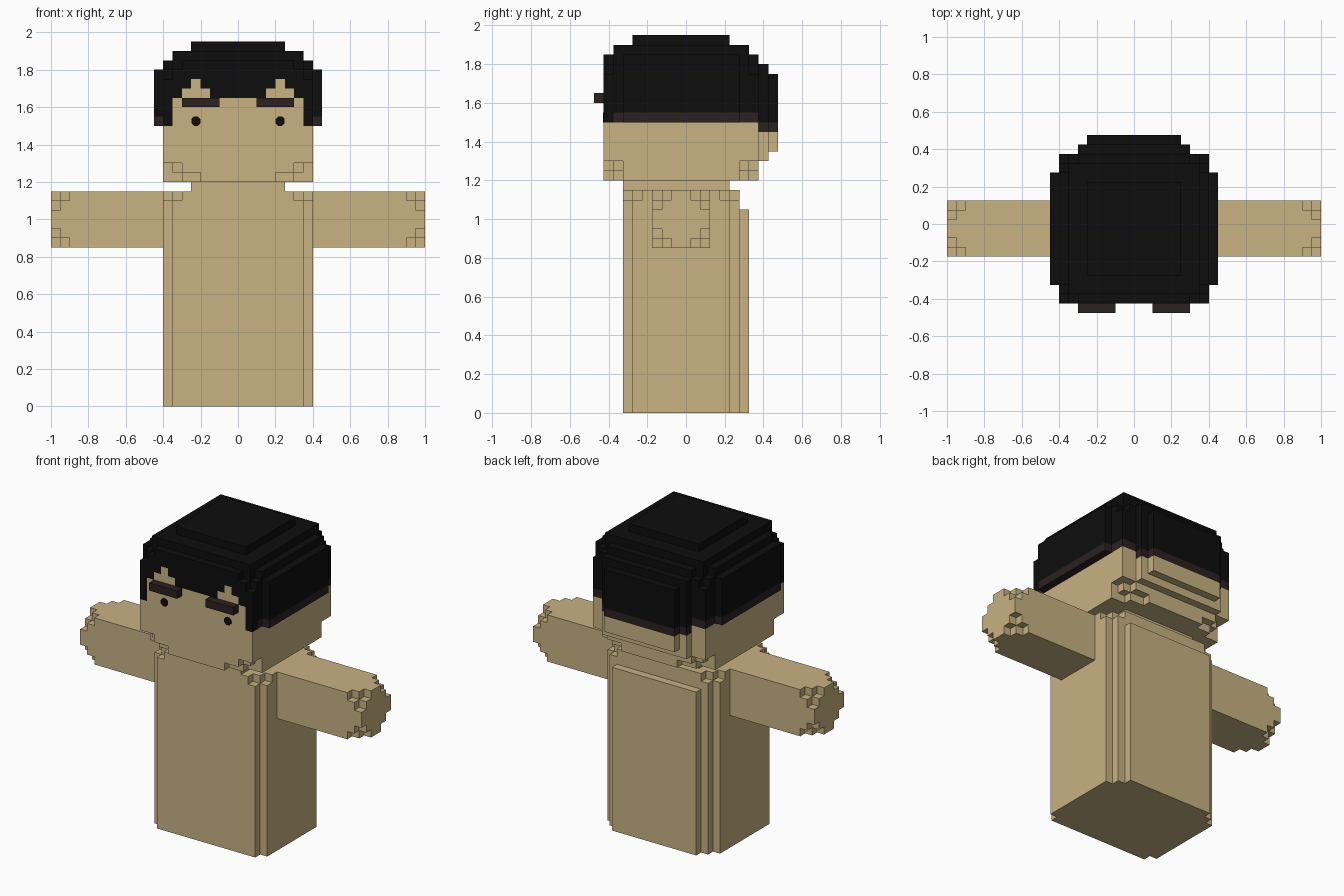
import bpy, bmesh, math
from mathutils import Matrix

if "Cube" in bpy.data.objects:
    bpy.data.objects.remove(bpy.data.objects["Cube"])

U = 0.05        # block size
Y_SHIFT = 0.025  # the block grid sits half a block forward in y


def material(name, rgb):
    m = bpy.data.materials.new(name)
    m.diffuse_color = (*rgb, 1)
    m.use_nodes = True
    m.node_tree.nodes["Principled BSDF"].inputs["Base Color"].default_value = m.diffuse_color
    return m


MATS = [material("skin", (0.578, 0.445, 0.223)),
        material("black_hair", (0.004, 0.004, 0.004)),
        material("dark_brown", (0.025, 0.015, 0.015))]
SKIN, BLACK, BROWN = 0, 1, 2


def block(x0, x1, y0, y1, z0, z1):
    """Set of grid cells in a box, bounds in block units."""
    return {(x, y, z) for x in range(x0, x1) for y in range(y0, y1) for z in range(z0, z1)}


def side(x):
    """Column number counted from the centre line, the same left and right."""
    return x if x >= 0 else -1 - x


DIRS = [(0, (1, 0, 0)), (0, (-1, 0, 0)), (1, (0, 1, 0)),
        (1, (0, -1, 0)), (2, (0, 0, 1)), (2, (0, 0, -1))]


def build(name, cells, colour=lambda c: SKIN):
    """Skin the cells with their outer faces only, coloured by a rule."""
    bm = bmesh.new()
    cache = {}

    def vert(p):
        if p not in cache:
            cache[p] = bm.verts.new((p[0] * U, p[1] * U + Y_SHIFT, p[2] * U))
        return cache[p]

    for c in sorted(cells):
        for axis, d in DIRS:
            if tuple(a + b for a, b in zip(c, d)) in cells:
                continue
            s = d[axis]
            u, w = (axis + 1) % 3, (axis + 2) % 3
            loop = []
            for du, dw in ((0, 0), (1, 0), (1, 1), (0, 1)):
                p = list(c)
                p[axis] += 1 if s > 0 else 0
                p[u] += du
                p[w] += dw
                loop.append(vert(tuple(p)))
            f = bm.faces.new(loop if s > 0 else loop[::-1])
            f.material_index = colour(c)
    bmesh.ops.dissolve_limit(bm, angle_limit=math.radians(1), verts=bm.verts[:],
                             edges=bm.edges[:], delimit={'MATERIAL'})
    me = bpy.data.meshes.new(name)
    bm.to_mesh(me)
    bm.free()
    for m in MATS:
        me.materials.append(m)
    ob = bpy.data.objects.new(name, me)
    bpy.context.collection.objects.link(ob)
    return ob


# torso: box with notched upright edges and clipped shoulders, neck and back panel
torso = set()
for x, y, z in block(-8, 8, -7, 5, 0, 23):
    i, j, k = 7 - side(x), min(y + 7, 4 - y), 22 - z
    if i + j == 0 or (k == 0 and i + j <= 1):
        continue
    torso.add((x, y, z))
torso |= block(-5, 5, -7, 4, 23, 24)
torso |= block(-6, 6, 5, 6, 0, 21)
build("torso", torso)

# arms: square bars with clipped corners at the outer end
right = {(x, y, z) for x, y, z in block(8, 20, -4, 2, 17, 23)
         if (19 - x) + min(y + 4, 1 - y) + min(z - 17, 22 - z) > 1}
build("arm_right", right)
build("arm_left", {(-1 - x, y, z) for x, y, z in right})

# head: main box with rounded corners, domed crown, side hair and rear bulge
CHIN_CUT = {(0, 0, 0), (1, 0, 0), (2, 0, 0), (3, 0, 0), (0, 1, 0), (1, 1, 0),
            (0, 0, 1), (1, 0, 1), (0, 1, 1)}
head = set()
for x, y, z in block(-8, 8, -9, 7, 24, 37):
    i, j = 7 - side(x), min(y + 9, 6 - y)
    if (i, j, z - 24) in CHIN_CUT or i + j + (36 - z) <= 1:
        continue
    head.add((x, y, z))
head |= block(-7, 7, -8, 6, 37, 38) | block(-5, 5, -6, 4, 38, 39)
head |= block(-9, 9, -7, 5, 30, 36)
head |= block(-6, 6, 7, 8, 26, 36) | block(-5, 5, 8, 9, 27, 35)


def hair_rule(c):
    x, y, z = c
    a = side(x)
    if y == -9:                      # fringe with a notch over each brow
        if a == 7:
            return BLACK if z >= 30 else SKIN
        notch = (z == 33 and 3 <= a <= 5) or (z == 34 and a == 4)
        return BLACK if z >= 33 and not notch else SKIN
    line = 29 if y >= 7 else 30      # brown hem under the black hair
    return BLACK if z > line else BROWN if z == line else SKIN


build("head_with_hair", head, hair_rule)

# brows and eyes
for s, label in ((1, "right"), (-1, "left")):
    x0 = 2 if s > 0 else -6
    build("brow_" + label, block(x0, x0 + 4, -10, -9, 32, 33), lambda c: BROWN)
    bm = bmesh.new()
    bmesh.ops.create_cone(bm, cap_ends=True, segments=8, radius1=0.027, radius2=0.027, depth=0.006,
                          matrix=Matrix.Translation((s * 0.225, -0.425, 1.525))
                          @ Matrix.Rotation(math.pi / 2, 4, 'X')
                          @ Matrix.Rotation(math.pi / 8, 4, 'Z'))
    me = bpy.data.meshes.new("eye_" + label)
    bm.to_mesh(me)
    bm.free()
    me.materials.append(MATS[BLACK])
    bpy.context.collection.objects.link(bpy.data.objects.new("eye_" + label, me))
